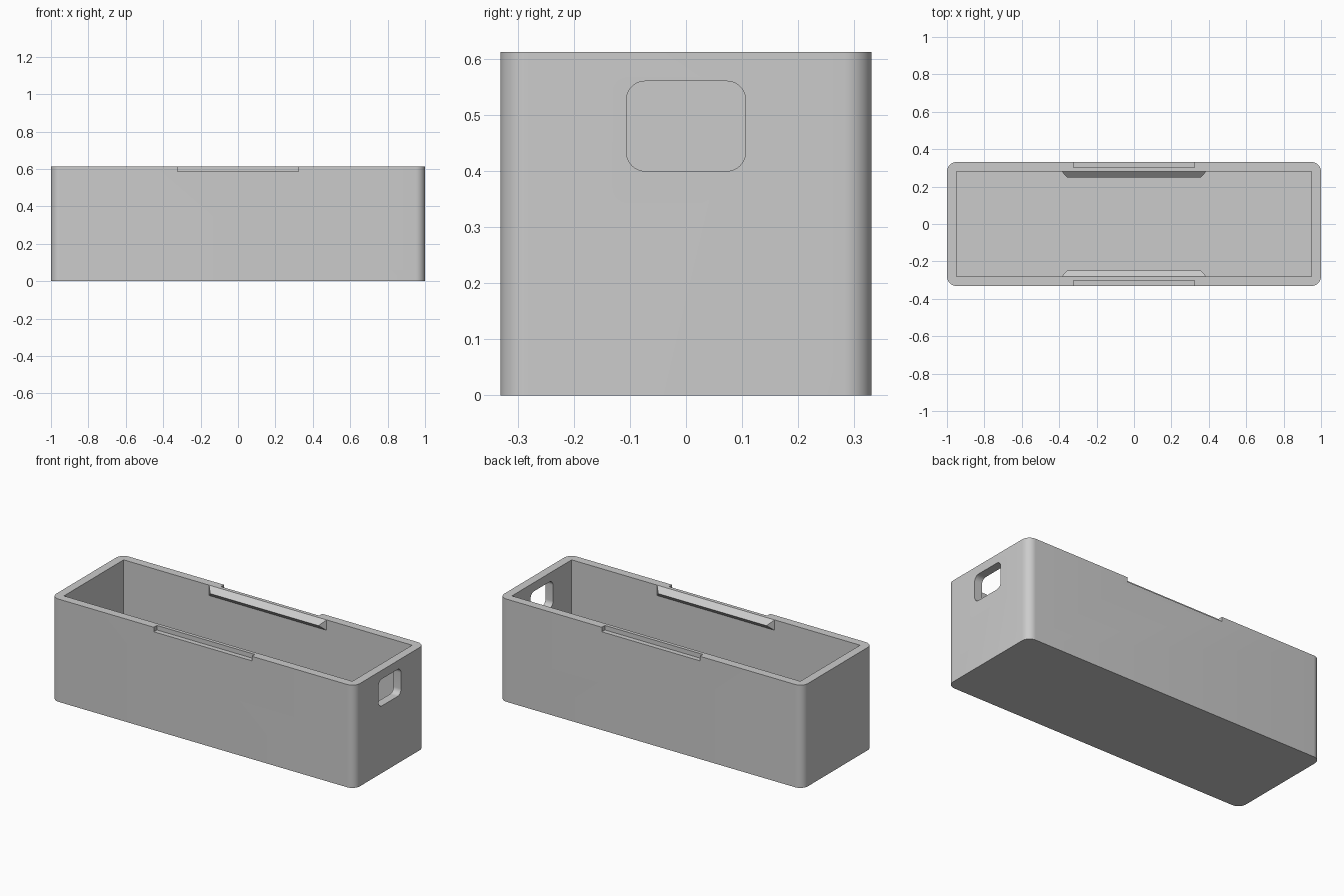
import bpy
import bmesh
from mathutils import Vector

if "Cube" in bpy.data.objects:
    bpy.data.objects.remove(bpy.data.objects["Cube"], do_unlink=True)

HEIGHT = 0.612
INNER_X, INNER_Y = 0.95, 0.281
OUTER_Y = 0.331

grey = bpy.data.materials.new("plain grey")
grey.use_nodes = True
grey.diffuse_color = (0.6, 0.6, 0.6, 1)
grey.node_tree.nodes["Principled BSDF"].inputs["Base Color"].default_value = (0.6, 0.6, 0.6, 1)


def finish(name, bm):
    bmesh.ops.recalc_face_normals(bm, faces=bm.faces)
    mesh = bpy.data.meshes.new(name)
    bm.to_mesh(mesh)
    bm.free()
    mesh.materials.append(grey)
    obj = bpy.data.objects.new(name, mesh)
    bpy.context.collection.objects.link(obj)
    return obj


def box(name, low, high, round_axis=None, radius=0.0):
    """Box between two corners, with the edges along one axis rounded."""
    low, high = Vector(low), Vector(high)
    bm = bmesh.new()
    bmesh.ops.create_cube(bm, size=1)
    for v in bm.verts:
        v.co = (low + high) / 2 + v.co * (high - low)
    if round_axis is not None:
        edges = [e for e in bm.edges
                 if abs((e.verts[0].co - e.verts[1].co)[round_axis]) > 1e-4]
        bmesh.ops.bevel(bm, geom=edges, offset=radius, segments=10,
                        profile=0.5, affect='EDGES')
    return finish(name, bm)


def cut(target, cutter):
    mod = target.modifiers.new("cut", 'BOOLEAN')
    mod.operation = 'DIFFERENCE'
    mod.solver = 'EXACT'
    mod.object = cutter
    cutter.hide_render = True
    bpy.context.view_layer.objects.active = target
    bpy.ops.object.modifier_apply(modifier=mod.name)
    bpy.data.objects.remove(cutter, do_unlink=True)


# Open box with rounded outer corners and a square cavity
body = box("box_body", (-1, -OUTER_Y, 0), (1, OUTER_Y, HEIGHT), 2, 0.05)
cut(body, box("cavity", (-INNER_X, -INNER_Y, 0.05), (INNER_X, INNER_Y, 0.8)))

# Finger hole through the right-hand end
cut(body, box("finger_hole", (0.9, -0.106, 0.40), (1.1, 0.106, 0.56), 0, 0.033))

# Shallow notches in the outer edge of both long rims
for side in (-1, 1):
    ys = sorted((side * 0.302, side * 0.4))
    cut(body, box("rim_notch", (-0.323, ys[0], 0.585), (0.323, ys[1], 0.7)))

# Snap ridges inside both long walls: triangular section, sloped ends
for side, name in ((-1, "front_snap_ridge"), (1, "back_snap_ridge")):
    section = ((INNER_Y, HEIGHT, 0.387), (0.248, 0.582, 0.357), (INNER_Y, 0.55, 0.387))
    bm = bmesh.new()
    left, right = [[bm.verts.new((end * x, side * y, z)) for y, z, x in section]
                   for end in (-1, 1)]
    bm.faces.new(left)
    bm.faces.new(right)
    for i in range(3):
        j = (i + 1) % 3
        bm.faces.new((left[i], left[j], right[j], right[i]))
    finish(name, bm)

# Smooth only the rounded corners
bpy.ops.object.select_all(action='DESELECT')
body.select_set(True)
bpy.context.view_layer.objects.active = body
bpy.ops.object.shade_smooth_by_angle(angle=0.5)
